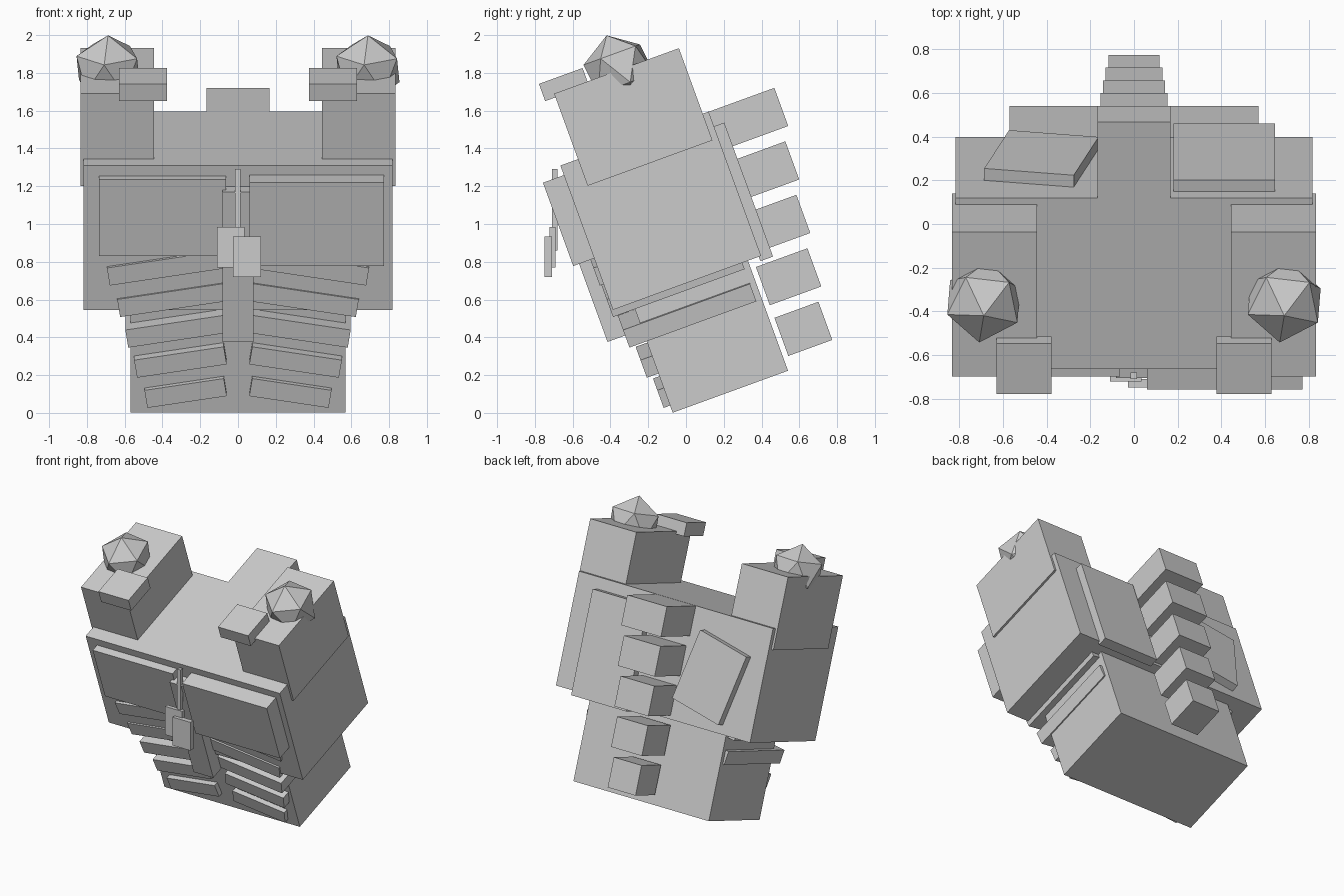
import bpy, bmesh, math
from mathutils import Matrix, Vector

if "Cube" in bpy.data.objects:
    bpy.data.objects.remove(bpy.data.objects["Cube"])

LEAN = Matrix.Rotation(math.radians(20), 4, 'X')   # the whole torso leans forward

grey = bpy.data.materials.new("light_grey")
grey.diffuse_color = (0.6, 0.6, 0.6, 1)
grey.use_nodes = True
grey.node_tree.nodes["Principled BSDF"].inputs["Base Color"].default_value = grey.diffuse_color


def finish(name, bm, matrix):
    bm.transform(matrix)
    mesh = bpy.data.meshes.new(name)
    bm.to_mesh(mesh)
    bm.free()
    mesh.materials.append(grey)
    obj = bpy.data.objects.new(name, mesh)
    bpy.context.collection.objects.link(obj)
    return obj


def box(name, x, y, z, roll=0, lean=True):
    """Box from (min, max) ranges in the leaning frame, rolled about its depth axis."""
    bm = bmesh.new()
    bmesh.ops.create_cube(bm, size=1)
    ranges = (x, y, z)
    size = [abs(b - a) for a, b in ranges]
    centre = Vector([(a + b) / 2 for a, b in ranges])
    m = (Matrix.Translation(centre) @ Matrix.Rotation(math.radians(roll), 4, 'Y')
         @ Matrix.Diagonal((*size, 1)))
    return finish(name, bm, LEAN @ m if lean else m)


# Main body
box("abdomen", (-0.57, 0.57), (-0.066, 0.584), (0.025, 0.70))
box("chest", (-0.817, 0.817), (-0.177, 0.658), (0.645, 1.458))
box("sternum", (-0.083, 0.083), (-0.262, -0.10), (0.495, 1.34))

# Uneven chest plates
box("chest_plate_left", (-0.735, -0.063), (-0.233, -0.16), (0.968, 1.40))
box("chest_plate_right", (0.06, 0.772), (-0.295, -0.16), (0.935, 1.404))

# Shoulders with collar pads and low-poly knobs
for side, s in (("left", -1), ("right", 1)):
    box("shoulder_" + side, (s * 0.444, s * 0.833), (-0.078, 0.625), (1.308, 1.827))
    box("collar_pad_" + side, (s * 0.377, s * 0.63), (-0.136, 0.11), (1.806, 1.903))
    bm = bmesh.new()
    bmesh.ops.create_icosphere(bm, subdivisions=1, radius=0.19)
    finish("shoulder_knob_" + side, bm,
           Matrix.Translation((s * 0.688, -0.355, 1.82)) @ LEAN
           @ Matrix.Rotation(math.radians(-25), 4, 'Z'))

# Ribs, sloping down and outward, growing wider and deeper with height
for i, (outer, front) in enumerate(((0.49, -0.102), (0.545, -0.131), (0.592, -0.163),
                                    (0.635, -0.189), (0.69, -0.198))):
    z = 0.148 + 0.185 * i
    for side, s in (("left", -1), ("right", 1)):
        box(f"rib_{side}_{i + 1}", (s * 0.065, s * outer), (front, 0.552),
            (z - 0.05, z + 0.05), roll=s * 9)

# Spine blocks, growing toward the top
for i in range(5):
    w, z = 0.117 + 0.0125 * i, 0.098 + 0.286 * i
    box(f"spine_block_{i + 1}", (-w, w), (0.612, 0.86 + 0.042 * i), (z, z + 0.215))

# Shoulder blades
box("shoulder_blade_right", (0.18, 0.645), (0.645, 0.716), (0.62, 1.375))
box("shoulder_blade_left", (-0.634, -0.214), (0.645, 0.716), (0.75, 1.275), roll=-12.5)

# Hanging pendant: strap and two tags
box("pendant_strap", (-0.015, 0.013), (-0.71, -0.68), (0.86, 1.29), lean=False)
box("pendant_tag_back", (-0.11, 0.035), (-0.722, -0.692), (0.77, 0.985), lean=False)
box("pendant_tag_front", (-0.027, 0.122), (-0.748, -0.71), (0.72, 0.935), lean=False)

# Make sure normals face outward
for obj in bpy.context.collection.objects:
    bm = bmesh.new()
    bm.from_mesh(obj.data)
    bmesh.ops.recalc_face_normals(bm, faces=bm.faces)
    bm.to_mesh(obj.data)
    bm.free()
